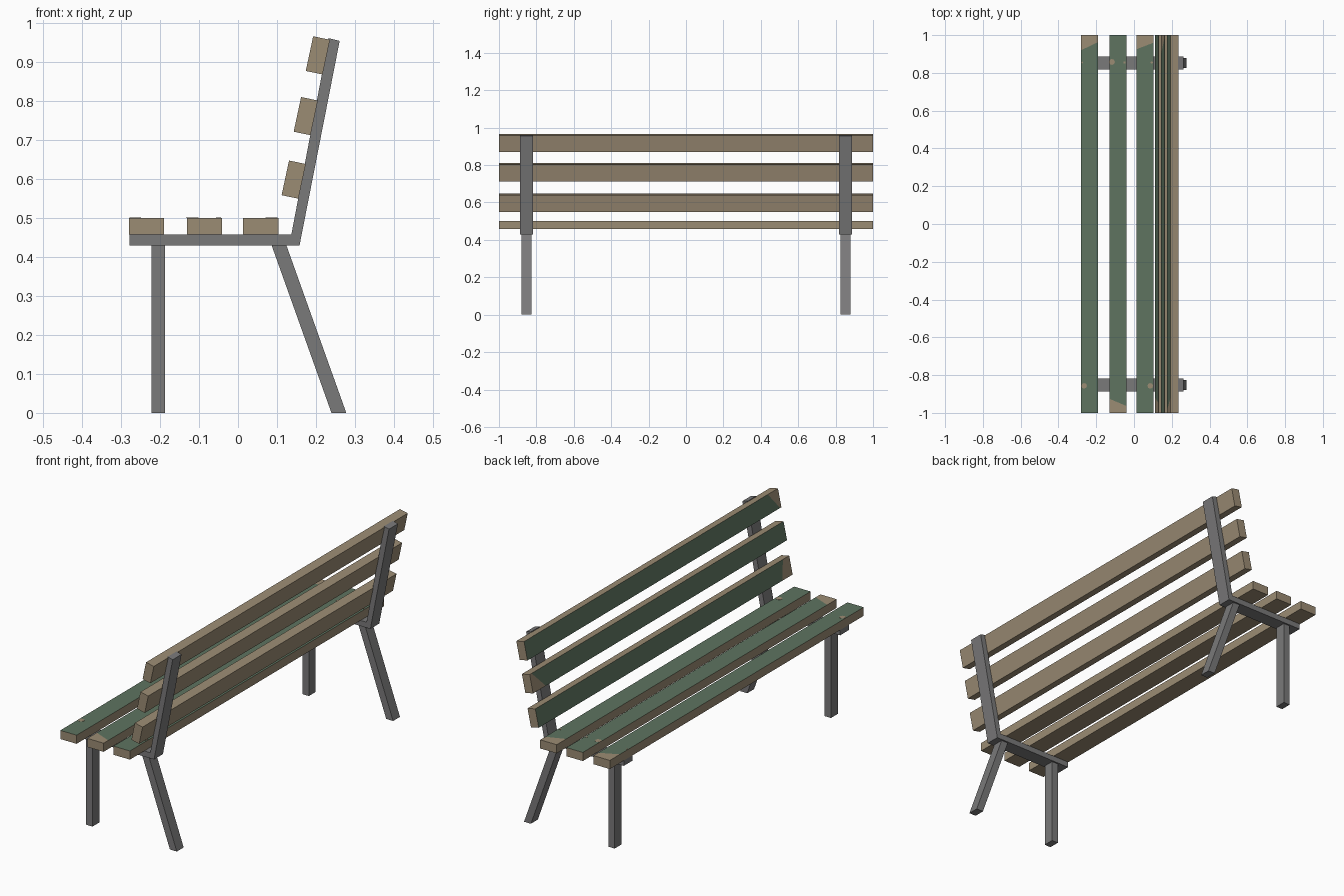
import bpy, bmesh, math
from mathutils import Vector

if "Cube" in bpy.data.objects:
    bpy.data.objects.remove(bpy.data.objects["Cube"])


def material(name, rgb):
    m = bpy.data.materials.new(name)
    m.diffuse_color = (*rgb, 1.0)
    m.use_nodes = True
    m.node_tree.nodes["Principled BSDF"].inputs["Base Color"].default_value = m.diffuse_color
    return m


WOOD = material("weathered_wood", (0.33, 0.262, 0.174))
PAINT = material("green_paint", (0.112, 0.175, 0.118))
METAL = material("grey_metal", (0.195, 0.193, 0.195))


def finish(bm, name, mats):
    bmesh.ops.recalc_face_normals(bm, faces=bm.faces[:])
    me = bpy.data.meshes.new(name)
    bm.to_mesh(me)
    bm.free()
    for m in mats:
        me.materials.append(m)
    ob = bpy.data.objects.new(name, me)
    bpy.context.collection.objects.link(ob)
    return ob


def prism(bm, profile, y0, y1):
    """Extrude an x-z profile along y; returns the side faces in order."""
    a = [bm.verts.new((x, y0, z)) for x, z in profile]
    b = [bm.verts.new((x, y1, z)) for x, z in profile]
    n = len(profile)
    bm.faces.new(a)
    bm.faces.new(b[::-1])
    return [bm.faces.new((a[i], b[i], b[(i + 1) % n], a[(i + 1) % n])) for i in range(n)]


def slat(name, profile, ya, yb):
    """Plank whose first profile edge is painted, except past the worn line ya-yb."""
    bm = bmesh.new()
    face = prism(bm, profile, -1, 1)[0]
    (xa, za), (xb, zb) = profile[:2]
    pa, pb = Vector((xa, ya, za)), Vector((xb, yb, zb))
    up = Vector((xb - xa, 0, zb - za)).cross(Vector((0, 1, 0)))
    cut = (pb - pa).cross(up).normalized()
    face.material_index = 1
    bmesh.ops.bisect_plane(bm, geom=[face, *face.edges, *face.verts],
                           plane_co=pa, plane_no=cut)
    inner = (-pa).dot(cut)
    for f in bm.faces:
        if f.material_index == 1:
            side = (f.calc_center_median() - pa).dot(cut)
            f.material_index = 1 if side * inner > 0 else 0
    finish(bm, name, [WOOD, PAINT])


# Seat slats, painted on top
SEAT_Z, TOP_Z = 0.458, 0.501
for i, (x0, x1, ya, yb) in enumerate([(-0.28, -0.19, 0.92, 0.963),
                                      (-0.131, -0.041, -0.925, -0.963),
                                      (0.013, 0.104, 0.925, 0.96)]):
    slat(f"seat_slat_{i + 1}",
         [(x0, TOP_Z), (x1, TOP_Z), (x1, SEAT_Z), (x0, SEAT_Z)], ya, yb)

# Back slats, painted on the side facing the sitter
for i, (x, z, ya, yb) in enumerate([(0.112, 0.559, -0.92, -0.95),
                                    (0.143, 0.722, 0.90, 0.985),
                                    (0.174, 0.878, -0.99, -0.92)]):
    slat(f"back_slat_{i + 1}",
         [(x, z), (x + 0.019, z + 0.089), (x + 0.062, z + 0.080), (x + 0.043, z - 0.009)],
         ya, yb)

# Worn paint spots above the frame
for i, (x, y, r) in enumerate([(-0.264, -0.857, 0.015), (-0.117, 0.858, 0.016),
                               (0.086, -0.857, 0.015), (-0.274, 0.855, 0.005),
                               (-0.05, 0.855, 0.006), (0.094, 0.855, 0.006)]):
    bm = bmesh.new()
    prism(bm, [(-1, 0), (1, 0), (1, 1), (-1, 1)], 0, 1)
    bm.clear()
    bmesh.ops.create_cone(bm, cap_ends=True, segments=8, radius1=r, radius2=r, depth=0.002)
    bmesh.ops.translate(bm, verts=bm.verts[:], vec=(x, y, TOP_Z))
    finish(bm, f"worn_spot_{i + 1}", [WOOD])

# Metal frames and legs at both ends
FRAME = [(-0.278, 0.43), (0.158, 0.43), (0.261, 0.955), (0.233, 0.962),
         (0.137, 0.458), (-0.278, 0.458)]
FRONT_LEG = [(-0.222, 0), (-0.187, 0), (-0.187, 0.431), (-0.222, 0.431)]
BACK_LEG = [(0.24, 0), (0.278, 0), (0.124, 0.431), (0.086, 0.431)]
for side, s in (("left", -1), ("right", 1)):
    for part, profile, half in (("frame", FRAME, 0.035), ("front_leg", FRONT_LEG, 0.027),
                                ("back_leg", BACK_LEG, 0.027)):
        bm = bmesh.new()
        prism(bm, profile, s * 0.852 - half, s * 0.852 + half)
        finish(bm, f"{part}_{side}", [METAL])
